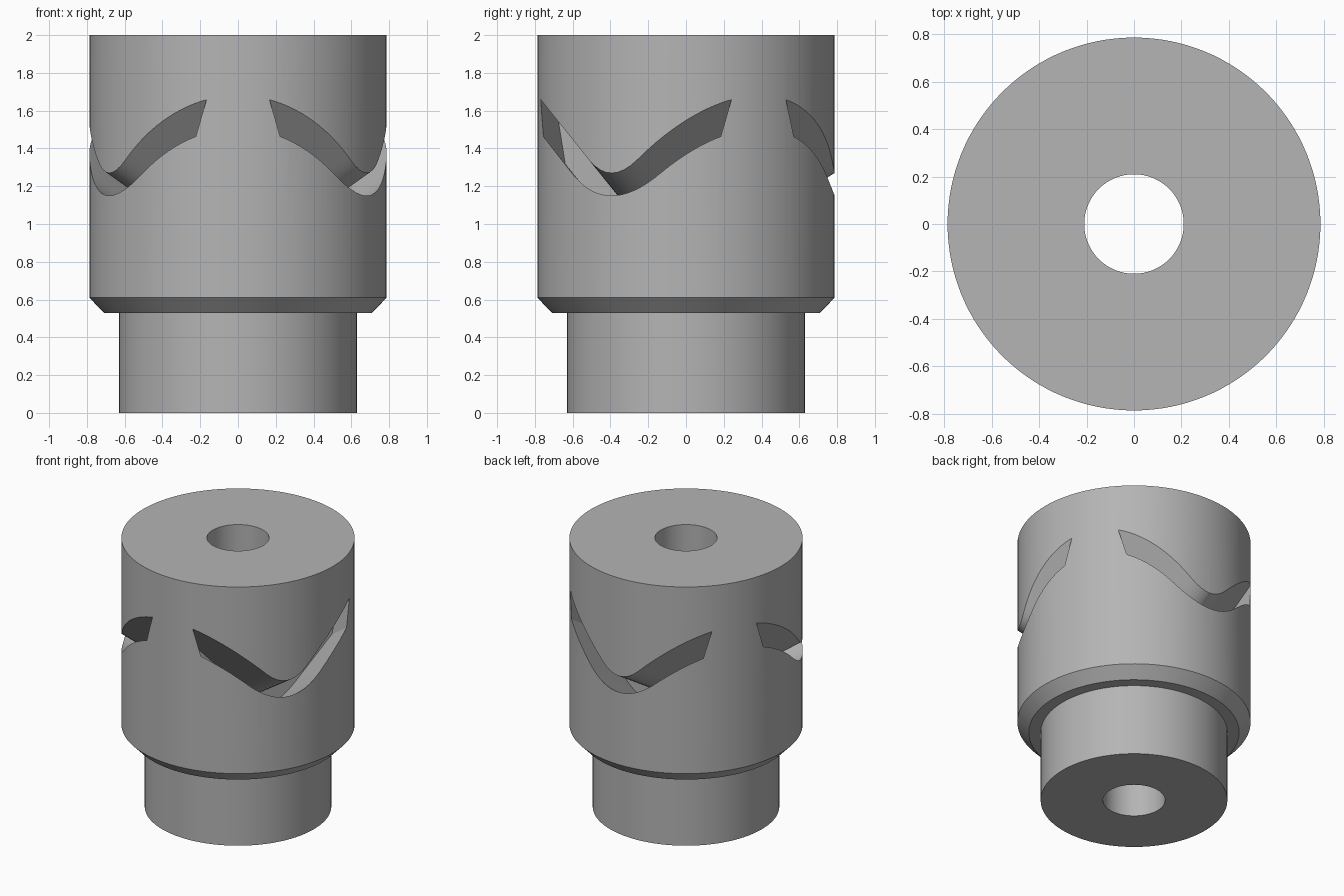
import bpy
import bmesh
import math

if "Cube" in bpy.data.objects:
    bpy.data.objects.remove(bpy.data.objects["Cube"])

R = 0.787
SLOPE = 0.62      # outward rise of every slot
INNER, OUTER = 0.34, 1.0

grey = bpy.data.materials.new("machined_grey")
grey.use_nodes = True
colour = (0.46, 0.46, 0.46, 1)
grey.diffuse_color = colour
grey.node_tree.nodes["Principled BSDF"].inputs["Base Color"].default_value = colour


def make_object(name, bm):
    bmesh.ops.recalc_face_normals(bm, faces=bm.faces)
    mesh = bpy.data.meshes.new(name)
    bm.to_mesh(mesh)
    bm.free()
    mesh.materials.append(grey)
    obj = bpy.data.objects.new(name, mesh)
    bpy.context.collection.objects.link(obj)
    return obj


def turned(name, profile, steps=128):
    """Closed radius/height profile turned around the z axis."""
    bm = bmesh.new()
    rings = []
    for i in range(steps):
        a = 2 * math.pi * i / steps
        rings.append([bm.verts.new((r * math.cos(a), r * math.sin(a), z)) for r, z in profile])
    n = len(profile)
    for i in range(steps):
        here, there = rings[i], rings[(i + 1) % steps]
        for j in range(n):
            k = (j + 1) % n
            bm.faces.new((here[j], there[j], there[k], here[k]))
    return make_object(name, bm)


def wave(x, low, slope, width):
    """Straight arms joined by a rounded valley."""
    x = abs(x)
    if x < width:
        return low + slope * x * x / (2 * width)
    return low + slope * (x - width / 2)


def slot_cutter(name, angle, steps=32):
    """Rounded V band, extruded along a sloping radial direction."""
    ts = [2 * i / steps - 1 for i in range(steps + 1)]
    upper = [(0.583 * t, wave(0.583 * t, 1.27, 1.08, 0.15)) for t in ts]
    lower = [(0.542 * t, wave(0.542 * t, 1.15, 1.10, 0.27)) for t in ts]
    outline = upper + lower[::-1]
    ca, sa = math.cos(angle), math.sin(angle)
    bm = bmesh.new()
    loops = []
    for out in (INNER, OUTER):
        lift = SLOPE * (out - R)
        loops.append([bm.verts.new((out * ca - x * sa, out * sa + x * ca, z + lift))
                      for x, z in outline])
    n = len(outline)
    for i in range(n):
        k = (i + 1) % n
        bm.faces.new((loops[0][i], loops[0][k], loops[1][k], loops[1][i]))
    for loop in loops:
        for i in range(steps):
            bm.faces.new((loop[i], loop[i + 1], loop[n - 2 - i], loop[n - 1 - i]))
    return make_object(name, bm)


# Body with lower spigot, chamfered shoulder and through bore
body = turned("slotted_body", [(0.21, 0), (0.63, 0), (0.63, 0.53), (0.71, 0.53),
                               (R, 0.61), (R, 2), (0.21, 2)])

# Three curved slots around the body
cutters = []
for i in range(3):
    cutter = slot_cutter("slot_cutter_%d" % (i + 1), math.radians(120 * i - 30))
    cutter.hide_render = True
    cut = body.modifiers.new("slot", "BOOLEAN")
    cut.operation = "DIFFERENCE"
    cut.solver = "EXACT"
    cut.object = cutter
    cutters.append(cutter)

bpy.ops.object.select_all(action="DESELECT")
bpy.context.view_layer.objects.active = body
body.select_set(True)
for name in [m.name for m in body.modifiers]:
    bpy.ops.object.modifier_apply(modifier=name)
for cutter in cutters:
    bpy.data.objects.remove(cutter)
bpy.ops.object.shade_smooth_by_angle(angle=math.radians(30))
